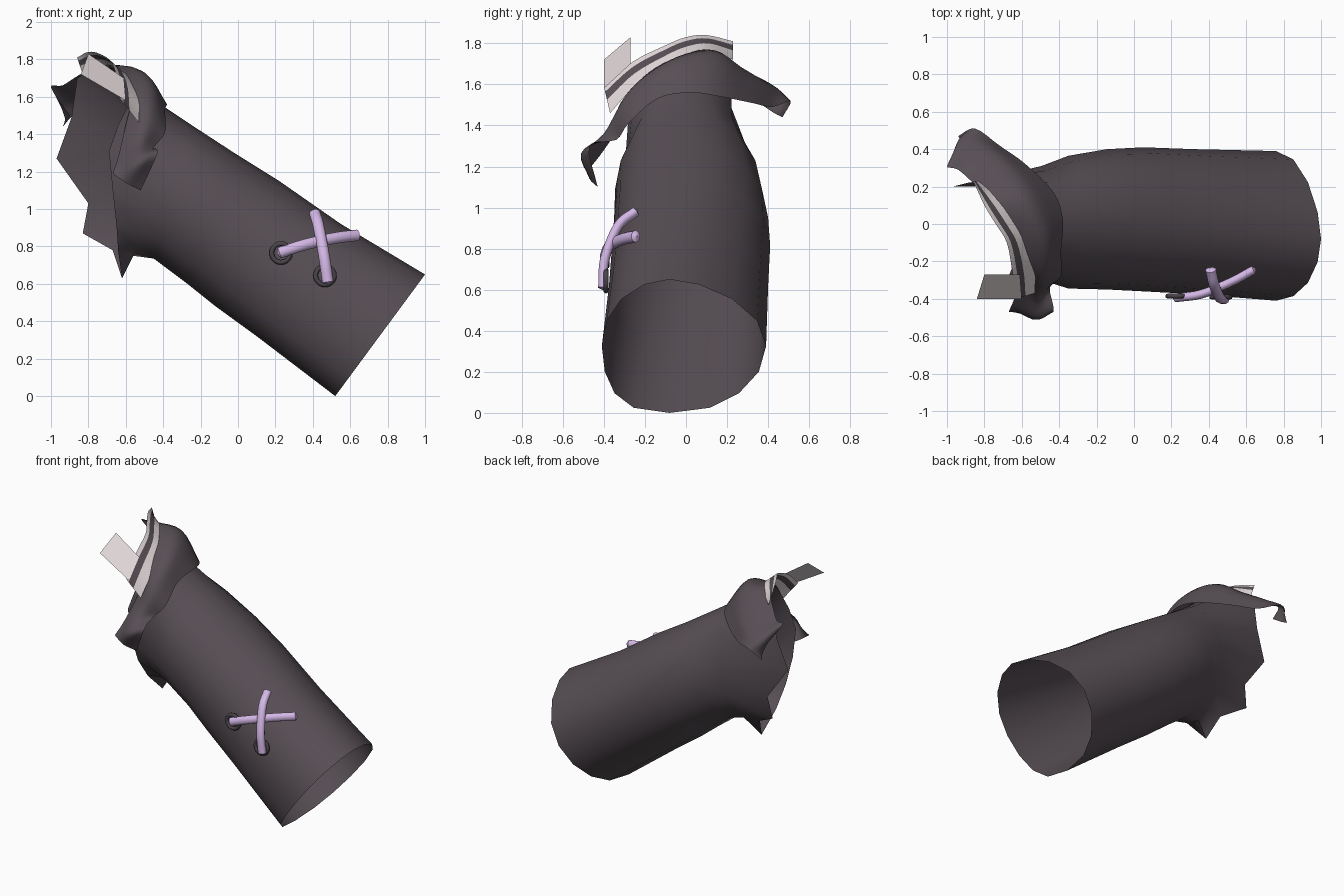
import bpy, bmesh, math
from mathutils import Vector

if "Cube" in bpy.data.objects:
    bpy.data.objects.remove(bpy.data.objects["Cube"])


def mat(name, rgb):
    m = bpy.data.materials.new(name)
    m.diffuse_color = (*rgb, 1)
    m.use_nodes = True
    m.node_tree.nodes["Principled BSDF"].inputs["Base Color"].default_value = m.diffuse_color
    return m


CLOTH = mat("dark_cloth", (0.095, 0.077, 0.09))
PALE = mat("pale_trim", (0.76, 0.69, 0.70))
LILAC = mat("lilac_lace", (0.66, 0.48, 0.80))
METAL = mat("eyelet_dark", (0.07, 0.058, 0.068))


def loft(name, rows, mats, closed=False, rule=None, angle=50, flip=False):
    """Skin a list of point rows into a sheet or an open tube."""
    bm = bmesh.new()
    grid = [[bm.verts.new(p) for p in row] for row in rows]
    n = len(rows[0])
    for a, b in zip(grid, grid[1:]):
        for j in range(n if closed else n - 1):
            k = (j + 1) % n
            quad = (a[j], a[k], b[k], b[j])
            f = bm.faces.new(quad[::-1] if flip else quad)
            f.smooth = True
            if rule:
                f.material_index = rule(j)
    me = bpy.data.meshes.new(name)
    bm.to_mesh(me)
    bm.free()
    me.set_sharp_from_angle(angle=math.radians(angle))
    for m in mats:
        me.materials.append(m)
    ob = bpy.data.objects.new(name, me)
    bpy.context.collection.objects.link(ob)
    return ob


def spline(pts, steps):
    """Smooth curve through every given point."""
    pts = [Vector(p) for p in pts]
    ext = [2 * pts[0] - pts[1]] + pts + [2 * pts[-1] - pts[-2]]
    out = []
    for p0, p1, p2, p3 in zip(ext, ext[1:], ext[2:], ext[3:]):
        for s in range(steps):
            t = s / steps
            out.append(0.5 * (2 * p1 + (p2 - p0) * t + (2 * p0 - 5 * p1 + 4 * p2 - p3) * t * t
                              + (3 * p1 - p0 - 3 * p2 + p3) * t ** 3))
    return out + [pts[-1]]


# Sleeve tube: top x,z / bottom x,z / front y / back y of each ring, and y shift of its top and bottom
N = 16
RINGS = [(1.00, 0.65, 0.52, 0.00, -0.41, 0.39, 0.07),
         (0.55, 0.92, 0.10, 0.32, -0.375, 0.40, 0.04),
         (0.22, 1.15, -0.12, 0.48, -0.36, 0.41, 0.02),
         (-0.02, 1.30, -0.27, 0.60, -0.35, 0.40, 0),
         (-0.25, 1.45, -0.45, 0.735, -0.345, 0.365, 0),
         (-0.43, 1.57, -0.56, 0.75, -0.30, 0.31, 0)]
rows = []
for tx, tz, bx, bz, yf, yb, skew in RINGS:
    top, bot = Vector((tx, 0, tz)), Vector((bx, 0, bz))
    row = []
    for i in range(N):
        a = math.tau * i / N
        p = (top + bot) / 2 + (top - bot) / 2 * math.cos(a)
        # the cuff is fuller below and narrower above
        power = 1 + skew * (2.0 if math.cos(a) > 0 else -2.8)
        side = math.copysign(abs(math.sin(a)) ** power, math.sin(a))
        p.y = (yf + yb) / 2 - (yb - yf) / 2 * side - skew * math.cos(a) ** 2
        row.append(p)
    rows.append(row)
# Torn end, longer at the back
rows.append([(-0.66, 0, 1.75), (-0.58, -0.14, 1.68), (-0.57, -0.25, 1.59), (-0.64, -0.28, 1.45),
             (-0.69, -0.29, 1.31), (-0.67, -0.28, 1.10), (-0.65, -0.23, 0.92), (-0.64, -0.13, 0.77),
             (-0.62, 0.01, 0.63), (-0.67, 0.10, 0.78), (-0.83, 0.18, 0.87), (-0.80, 0.20, 1.03),
             (-0.97, 0.20, 1.27), (-0.89, 0.22, 1.49), (-0.86, 0.22, 1.70), (-0.75, 0.12, 1.77)])
loft("sleeve_tube", rows, [CLOTH], closed=True, flip=True)

# Ragged folded collar: rim, crest and hem paths from the front tail to the back tail
RIM = [(-0.67, -0.47, 1.19), (-0.64, -0.40, 1.28), (-0.60, -0.29, 1.45), (-0.57, -0.26, 1.58),
       (-0.58, -0.15, 1.68), (-0.66, 0, 1.75), (-0.75, 0.12, 1.77), (-0.86, 0.22, 1.71),
       (-0.94, 0.29, 1.66), (-1.00, 0.31, 1.65), (-0.90, 0.37, 1.50)]
CREST = [(-0.60, -0.47, 1.14), (-0.53, -0.51, 1.26), (-0.52, -0.40, 1.36), (-0.47, -0.30, 1.53),
         (-0.46, -0.15, 1.66), (-0.50, 0, 1.73), (-0.57, 0.16, 1.74), (-0.67, 0.29, 1.66),
         (-0.79, 0.40, 1.60), (-0.93, 0.45, 1.57), (-0.92, 0.43, 1.46)]
HEM = [(-0.52, -0.43, 1.10), (-0.43, -0.47, 1.30), (-0.45, -0.34, 1.33), (-0.39, -0.28, 1.41),
       (-0.39, -0.14, 1.53), (-0.38, 0.02, 1.56), (-0.43, 0.17, 1.54), (-0.58, 0.32, 1.51),
       (-0.72, 0.42, 1.49), (-0.85, 0.51, 1.52), (-0.94, 0.47, 1.44)]
paths = [spline(p, 4) for p in (RIM, CREST, HEM)]
loft("folded_collar", [spline(s, 4) for s in zip(*paths)], [CLOTH], angle=80)

# Pale trim band with a dark centre stripe
LOW = [(-0.53, -0.37, 1.46), (-0.53, -0.25, 1.59), (-0.57, -0.10, 1.69),
       (-0.63, 0.01, 1.74), (-0.71, 0.12, 1.76), (-0.83, 0.23, 1.72)]
HIGH = [(-0.63, -0.40, 1.59), (-0.65, -0.26, 1.71), (-0.68, -0.10, 1.79),
        (-0.74, 0.00, 1.83), (-0.80, 0.10, 1.84), (-0.86, 0.23, 1.81)]
band = [[a.lerp(b, t) for t in (1, 0.8, 0.5, 0)]
        for a, b in zip(spline(LOW, 4), spline(HIGH, 4))]
loft("trim_band", band, [PALE, CLOTH], rule=lambda j: 1 if j == 1 else 0)

# Loose trim end
loft("loose_trim_end", [[(-0.84, -0.40, 1.72), (-0.60, -0.40, 1.58)],
                        [(-0.80, -0.27, 1.83), (-0.61, -0.27, 1.70)]], [PALE], flip=True)


# Crossed laces
def lace(name, pts, r=0.03, sides=10):
    path = spline(pts, 5)
    rows = []
    for i, p in enumerate(path):
        d = (path[min(i + 1, len(path) - 1)] - path[max(i - 1, 0)]).normalized()
        u = d.cross(Vector((0, 1, 0))).normalized()
        v = d.cross(u)
        ring = [(u * math.cos(math.tau * k / sides) + v * math.sin(math.tau * k / sides) * 0.8) * r
                for k in range(sides)]
        if i == 0:
            rows.append([p - d * 0.012 + q * 0.05 for q in ring])
        rows.append([p + q for q in ring])
        if i == len(path) - 1:
            rows.append([p + d * 0.012 + q * 0.05 for q in ring])
    loft(name, rows, [LILAC], closed=True)


lace("lace_across", [(0.22, -0.395, 0.765), (0.36, -0.375, 0.81), (0.52, -0.31, 0.845), (0.64, -0.245, 0.86)])
lace("lace_upright", [(0.48, -0.405, 0.61), (0.46, -0.395, 0.75), (0.43, -0.33, 0.91), (0.41, -0.245, 0.98)])

# Eyelets
for name, loc in (("eyelet_left", (0.23, -0.385, 0.765)), ("eyelet_lower", (0.465, -0.39, 0.645))):
    bpy.ops.mesh.primitive_torus_add(location=loc, rotation=(math.radians(90), 0, 0), major_segments=20,
                                     minor_segments=8, major_radius=0.05, minor_radius=0.013)
    ob = bpy.context.object
    ob.name = name
    ob.data.materials.append(METAL)
    bpy.ops.object.shade_smooth()
